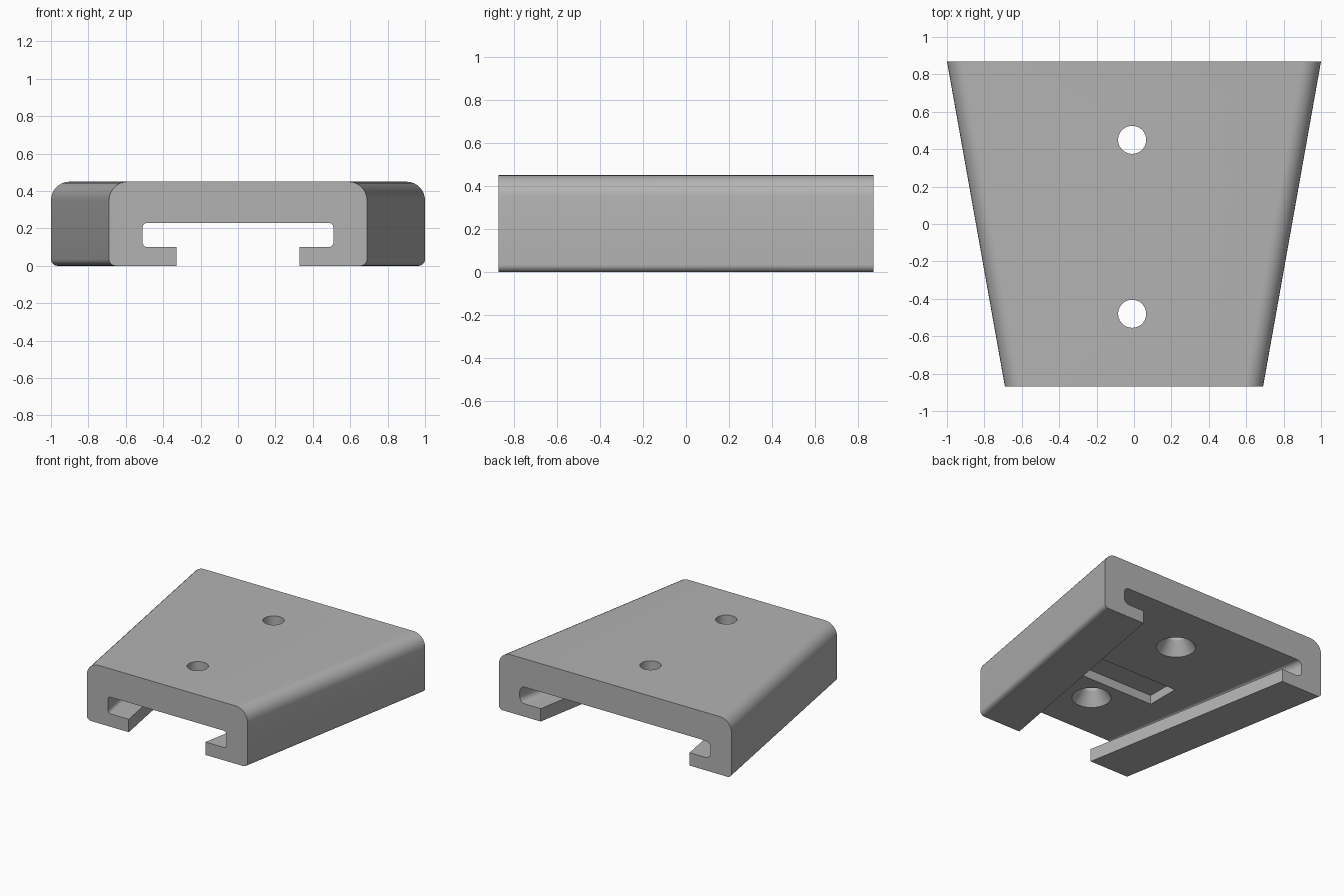
import bpy, bmesh, math
from math import sin, cos, pi
from mathutils import Matrix

cube = bpy.data.objects.get("Cube")
if cube:
    bpy.data.objects.remove(cube)

HALF_LENGTH = 0.87
HEIGHT = 0.45
CEILING = 0.23
LIP = 0.1

grey = bpy.data.materials.new("grey")
grey.use_nodes = True
colour = (0.45, 0.45, 0.45, 1)
grey.diffuse_color = colour
grey.node_tree.nodes["Principled BSDF"].inputs["Base Color"].default_value = colour


def make_object(name, bm):
    bmesh.ops.recalc_face_normals(bm, faces=bm.faces)
    mesh = bpy.data.meshes.new(name)
    bm.to_mesh(mesh)
    bm.free()
    mesh.materials.append(grey)
    obj = bpy.data.objects.new(name, mesh)
    bpy.context.collection.objects.link(obj)
    return obj


def fillet(x, z, radius, start, sweep, steps=8):
    """Arc points around a centre, angles in quarter turns."""
    return [(x + radius * cos((start + sweep * i / steps) * pi / 2),
             z + radius * sin((start + sweep * i / steps) * pi / 2))
            for i in range(steps + 1)]


def channel_profile(outer, inner_radius):
    """Closed C-shaped section; wall and lip keep a constant width."""
    slot, tip = outer - 0.18, outer - 0.36
    top, low, r = 0.1, 0.035, inner_radius
    half = [(tip, LIP), (tip, 0)]
    half += fillet(outer - low, low, low, -1, 1)
    half += fillet(outer - top, HEIGHT - top, top, 0, 1)
    inside = fillet(slot - r, CEILING - r, r, 1, -1)
    inside += fillet(slot - r, LIP + r, r, 0, -1)
    mirror = lambda pts: [(-x, z) for x, z in reversed(pts)]
    return half + mirror(half) + mirror(inside) + inside


# Tapered channel body, lofted from the narrow front to the wide back
bm = bmesh.new()
rings = []
for y, outer, radius in ((-HALF_LENGTH, 0.69, 0.025), (HALF_LENGTH, 1.0, 0.045)):
    rings.append([bm.verts.new((x, y, z)) for x, z in channel_profile(outer, radius)])
front, back = rings
for i in range(len(front)):
    j = (i + 1) % len(front)
    bm.faces.new((front[i], front[j], back[j], back[i]))
bm.faces.new(front)
bm.faces.new(back)
body = make_object("channel_body", bm)


def cut(cutter):
    cutter.hide_render = True
    cutter.hide_viewport = True
    mod = body.modifiers.new(cutter.name, "BOOLEAN")
    mod.operation = "DIFFERENCE"
    mod.solver = "EXACT"
    mod.object = cutter


# Countersunk screw holes, opening wide into the channel
for name, y in (("front_hole_cutter", -0.48), ("back_hole_cutter", 0.45)):
    bm = bmesh.new()
    rings = []
    for radius, z in ((0.14, 0.15), (0.14, CEILING), (0.075, 0.33), (0.075, 0.6)):
        rings.append([bm.verts.new((-0.01 + radius * cos(a), y + radius * sin(a), z))
                      for a in (2 * pi * i / 40 for i in range(40))])
    for a, b in zip(rings, rings[1:]):
        for i in range(40):
            j = (i + 1) % 40
            bm.faces.new((a[i], a[j], b[j], b[i]))
    bm.faces.new(rings[0])
    bm.faces.new(rings[-1])
    cut(make_object(name, bm))

# Shallow rectangular pocket in the channel ceiling
bm = bmesh.new()
bmesh.ops.create_cube(bm, size=1, matrix=Matrix.Translation((0, -0.148, 0.24))
                      @ Matrix.Diagonal((0.78, 0.265, 0.12, 1)))
cut(make_object("pocket_cutter", bm))

# Apply the cuts, remove the cutters and shade
bpy.ops.object.select_all(action="DESELECT")
bpy.context.view_layer.objects.active = body
body.select_set(True)
cutters = [m.object for m in body.modifiers]
for mod in list(body.modifiers):
    bpy.ops.object.modifier_apply(modifier=mod.name)
for cutter in cutters:
    bpy.data.objects.remove(cutter)
bpy.ops.object.shade_smooth_by_angle(angle=math.radians(30))
